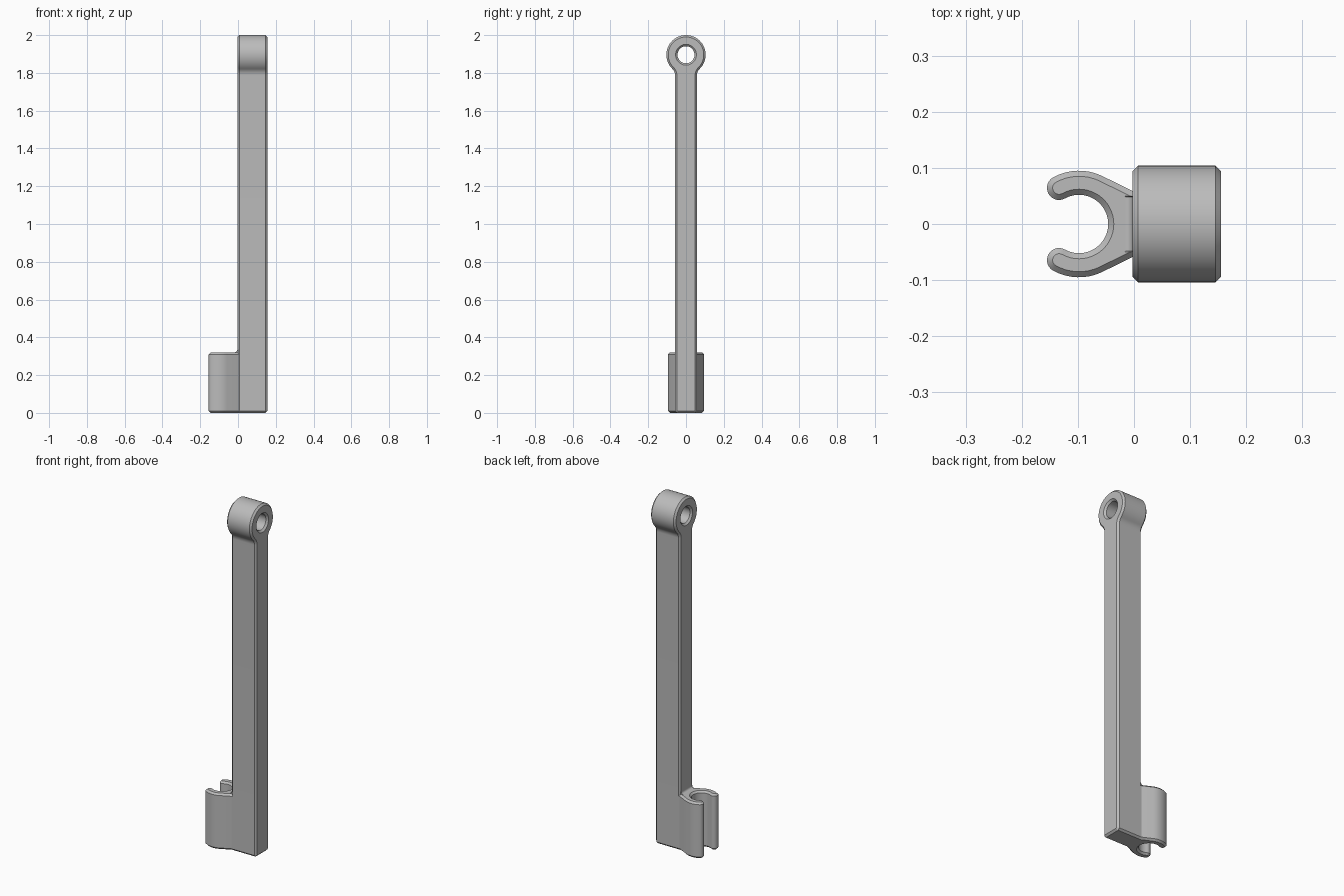
import bpy, bmesh, math
from mathutils import Vector

cube = bpy.data.objects.get("Cube")
if cube:
    bpy.data.objects.remove(cube, do_unlink=True)

grey = bpy.data.materials.new("plain grey")
grey.use_nodes = True
GREY = (0.5, 0.5, 0.5, 1)
grey.diffuse_color = GREY
grey.node_tree.nodes["Principled BSDF"].inputs["Base Color"].default_value = GREY


def arc(cx, cy, r, a0, a1, n):
    """Points on an arc, angles in degrees."""
    angles = [math.radians(a0 + (a1 - a0) * i / n) for i in range(n + 1)]
    return [(cx + r * math.cos(a), cy + r * math.sin(a)) for a in angles]


def inset(loop, d):
    """Move each point of a loop d to its left, with mitred corners."""
    pts = [Vector(p) for p in loop]
    out = []
    for i, p in enumerate(pts):
        a = (p - pts[i - 1]).normalized()
        b = (pts[(i + 1) % len(pts)] - p).normalized()
        na, nb = Vector((-a.y, a.x)), Vector((-b.y, b.x))
        out.append(p + (na + nb) * d / (1 + na.dot(nb)))
    return out


def prism(name, loops, lo, hi, chamfer, place):
    """Chamfered prism; outer loop anticlockwise, holes clockwise."""
    bm = bmesh.new()
    caps = {0: [], 3: []}
    levels = [(chamfer, lo), (0, lo + chamfer), (0, hi - chamfer), (chamfer, hi)]
    for loop in loops:
        rings = [[bm.verts.new(place(p[0], p[1], h)) for p in inset(loop, d)]
                 for d, h in levels]
        n = len(loop)
        for low, high in zip(rings, rings[1:]):
            for i in range(n):
                j = (i + 1) % n
                bm.faces.new((low[i], low[j], high[j], high[i]))
        for k in caps:
            caps[k] += [bm.edges.get((rings[k][i], rings[k][(i + 1) % n]))
                        for i in range(n)]
    for edges in caps.values():
        bmesh.ops.triangle_fill(bm, use_beauty=True, edges=edges)
    bmesh.ops.recalc_face_normals(bm, faces=bm.faces)
    mesh = bpy.data.meshes.new(name)
    bm.to_mesh(mesh)
    bm.free()
    mesh.materials.append(grey)
    ob = bpy.data.objects.new(name, mesh)
    bpy.context.collection.objects.link(ob)
    bpy.ops.object.select_all(action='DESELECT')
    ob.select_set(True)
    bpy.context.view_layer.objects.active = ob
    bpy.ops.object.shade_smooth_by_angle(angle=math.radians(20))
    return ob


CH = 0.01

# Arm: straight bar with a filleted round eye at the top, profile in y-z
HALF, HEAD_R, FILLET = 0.058, 0.104, 0.05
head_z = 2 - HEAD_R
fy = HALF + FILLET
fz = head_z - math.sqrt((HEAD_R + FILLET) ** 2 - fy ** 2)
meet = math.degrees(math.atan2(head_z - fz, -fy))
side = [(HALF - CH, 0), (HALF, CH)]
side += arc(fy, fz, FILLET, 180, meet, 8)
side += arc(0, head_z, HEAD_R, meet - 180, 90, 24)[1:]
outline = side + [(-y, z) for y, z in reversed(side[:-1])]
eye = arc(0, head_z, 0.045, 360, 0, 48)[:-1]
prism("arm", [outline, eye], -0.003, 0.155, CH, lambda y, z, h: (h, y, z))

# Clip: open ring with rounded tips, profile in x-y
CX, R_IN, R_OUT, TIP = -0.098, 0.052, 0.095, 119
mid, tip_r = (R_IN + R_OUT) / 2, (R_OUT - R_IN) / 2
tip_x, tip_y = arc(CX, 0, mid, TIP, TIP, 1)[0]
upper = [(0.03, HALF - 0.0005), (0, HALF - 0.0005)]
upper += arc(CX, 0, R_OUT, 65, TIP, 8)
upper += arc(tip_x, tip_y, tip_r, TIP, TIP + 180, 14)[1:]
upper += arc(CX, 0, R_IN, TIP, 0, 20)[1:]
ring = upper + [(x, -y) for x, y in reversed(upper[:-1])]
prism("clip", [ring], 0, 0.32, CH, lambda x, y, h: (x, y, h))

# Small concave fillet between the clip top and the arm
web = [(0.01, 0.31), (0.01, 0.335)] + arc(-0.015, 0.332, 0.012, 0, -90, 6) + [(-0.015, 0.31)]
prism("clip_fillet", [web[::-1]], -0.05, 0.05, 0.002, lambda x, z, h: (x, h, z))
